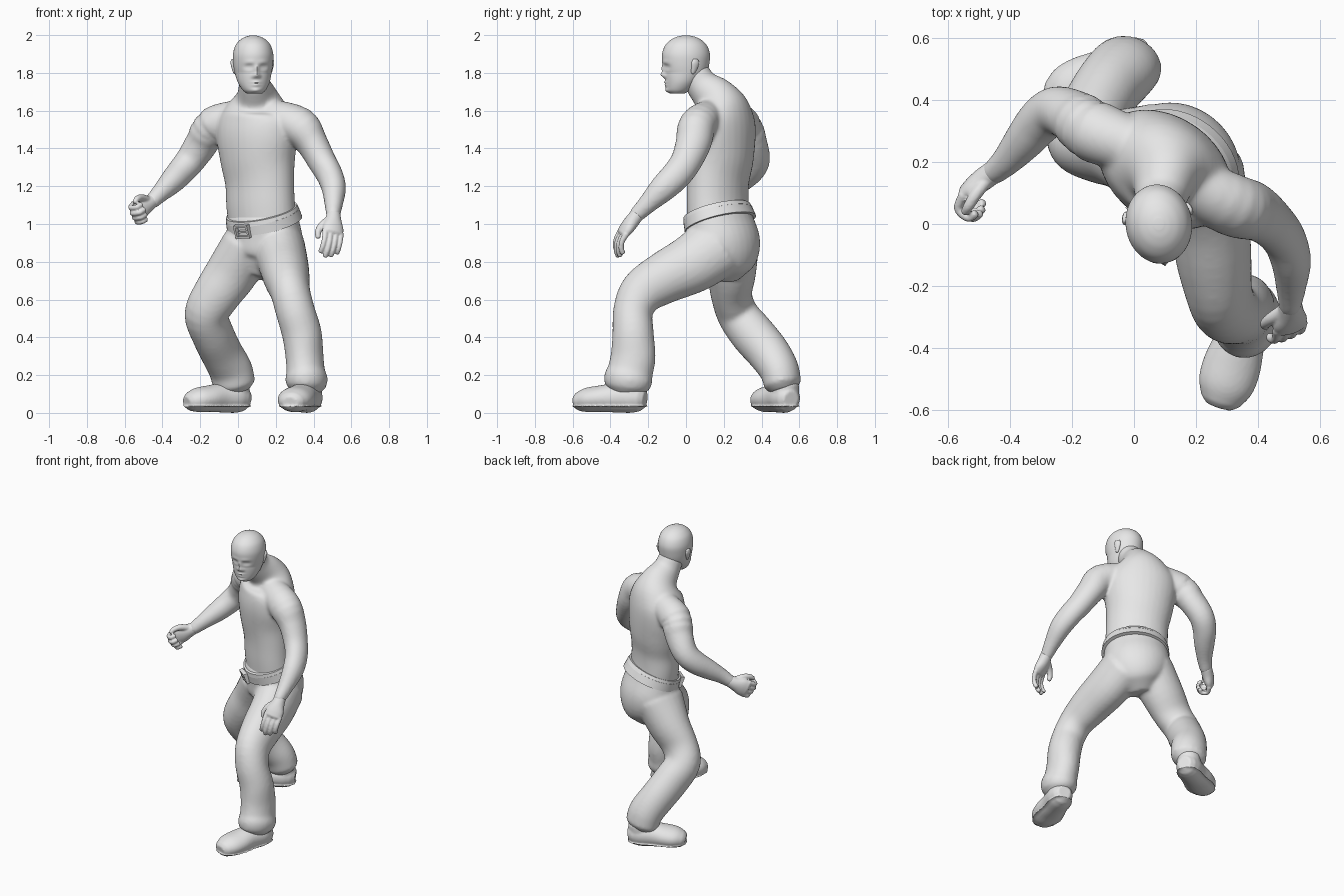
import bpy
import bmesh
from math import sin, cos, pi, exp, sqrt, radians
from mathutils import Vector, Matrix

if "Cube" in bpy.data.objects:
    bpy.data.objects.remove(bpy.data.objects["Cube"])

grey = bpy.data.materials.new("plain grey")
grey.use_nodes = True
grey.diffuse_color = (0.8, 0.8, 0.8, 1)
grey.node_tree.nodes["Principled BSDF"].inputs["Base Color"].default_value = (0.8, 0.8, 0.8, 1)


def spline(rings, steps):
    """Smooth the list of (x, y, z, half width, half depth) rings."""
    p = [Vector(r) for r in rings]
    p = [p[0] * 2 - p[1]] + p + [p[-1] * 2 - p[-2]]
    out = []
    for i in range(1, len(p) - 2):
        a, b, c, d = p[i - 1:i + 3]
        for k in range(steps):
            t = k / steps
            out.append((b * 2 + (c - a) * t + (a * 2 - b * 5 + c * 4 - d) * t * t
                        + (b * 3 - a - c * 3 + d) * t ** 3) * 0.5)
    return out + [p[-2]]


def loft(bm, rings, side, sides=24, steps=4, dome=True):
    """Skin elliptical rings placed square to a path; returns the new vertices."""
    pts = spline(rings, steps)
    pos = [Vector(p[:3]) for p in pts]
    data = []
    for i, p in enumerate(pts):
        t = (pos[min(i + 1, len(pos) - 1)] - pos[max(i - 1, 0)]).normalized()
        data.append((pos[i], t, p[3], p[4]))
    if dome:
        for end, sign in ((0, -1), (-1, 1)):
            c, t, a, b = data[end]
            tip = (c + t * sign * 0.4 * min(a, b), t, a * 0.65, b * 0.65)
            data = [tip] + data if end == 0 else data + [tip]
    loops = []
    for c, t, a, b in data:
        u = Vector(side)
        u = (u - t * u.dot(t)).normalized()
        v = t.cross(u)
        loops.append([bm.verts.new(c + u * a * cos(2 * pi * k / sides) + v * b * sin(2 * pi * k / sides))
                      for k in range(sides)])
    for lo, hi in zip(loops, loops[1:]):
        for k in range(sides):
            j = (k + 1) % sides
            bm.faces.new((lo[k], lo[j], hi[j], hi[k]))
    bm.faces.new(loops[0][::-1])
    bm.faces.new(loops[-1])
    return [v for loop in loops for v in loop]


def finish(bm, name, voxel=0, smooth=4):
    """Turn the bmesh into a smooth object, melting its pieces together if asked."""
    bmesh.ops.recalc_face_normals(bm, faces=bm.faces)
    me = bpy.data.meshes.new(name)
    bm.to_mesh(me)
    bm.free()
    me.shade_smooth()
    me.set_sharp_from_angle(angle=radians(50))
    me.materials.append(grey)
    ob = bpy.data.objects.new(name, me)
    bpy.context.collection.objects.link(ob)
    if voxel:
        rm = ob.modifiers.new("melt", 'REMESH')
        rm.mode = 'VOXEL'
        rm.voxel_size = voxel
        rm.use_smooth_shade = True
        sm = ob.modifiers.new("soften", 'SMOOTH')
        sm.factor = 0.5
        sm.iterations = smooth
    return ob


# Torso, neck and arms
bm = bmesh.new()
loft(bm, [(.135, .175, .98, .195, .15), (.12, .168, 1.1, .198, .145), (.115, .168, 1.22, .198, .147),
          (.105, .175, 1.34, .213, .165), (.1, .175, 1.46, .232, .172), (.1, .178, 1.55, .225, .165),
          (.1, .172, 1.62, .17, .15), (.097, .145, 1.675, .11, .118), (.087, .085, 1.735, .083, .088),
          (.08, .045, 1.8, .078, .08)], (.82, -.57, 0), 32)
loft(bm, [(.17, .13, 1.58, .085, .085), (.32, .06, 1.52, .105, .1), (.39, .04, 1.43, .085, .095),
          (.445, 0, 1.33, .075, .083), (.485, -.05, 1.26, .07, .08), (.507, -.12, 1.19, .065, .073),
          (.507, -.2, 1.11, .05, .053), (.503, -.27, 1.04, .036, .04)], (1, 0, 0))
loft(bm, [(.03, .24, 1.58, .085, .085), (-.13, .3, 1.52, .103, .1), (-.19, .345, 1.43, .085, .09),
          (-.25, .365, 1.34, .08, .08), (-.3, .335, 1.28, .076, .074), (-.35, .275, 1.225, .067, .066),
          (-.41, .205, 1.165, .05, .05), (-.46, .16, 1.115, .038, .04)], (.5, -.5, .6))
finish(bm, "torso_and_arms", .01, 10)

# Head: level ring stack, jaw slid forward, face pressed and pulled into shape
bm = bmesh.new()
skull = loft(bm, [(0, 0, 1.69, .04, .035), (0, 0, 1.71, .062, .064), (0, 0, 1.75, .084, .088),
                  (0, 0, 1.8, .097, .113), (0, 0, 1.85, .105, .124), (0, 0, 1.9, .106, .127),
                  (0, 0, 1.945, .093, .111), (0, 0, 1.975, .068, .081), (0, 0, 1.991, .04, .048),
                  (0, 0, 1.998, .015, .018)], (1, 0, 0), 72, 7, False)
face = [(.038, 1.832, -.012, .02, .013), (.038, 1.831, .005, .012, .007), (.035, 1.856, .004, .03, .012),
        (0, 1.79, .022, .014, .014), (0, 1.82, .012, .012, .022), (.016, 1.782, .008, .009, .009),
        (0, 1.751, .008, .024, .006), (0, 1.735, .008, .021, .006), (0, 1.705, .01, .026, .014)]
for v in skull:
    x, z = abs(v.co.x), v.co.z
    if v.co.y < 0:
        v.co.y -= sum(h * exp(-((x - fx) / wx) ** 2 - ((z - fz) / wz) ** 2) for fx, fz, h, wx, wz in face)
    v.co.y -= max(0, 1.8 - z) * .42
for sx in (-1, 1):
    loft(bm, [(.092 * sx, .022, 1.8, .01, .01), (.098 * sx, .028, 1.82, .011, .016),
              (.104 * sx, .034, 1.85, .011, .022), (.104 * sx, .037, 1.87, .008, .016)], (1, .3 * sx, 0), 16)
head = finish(bm, "head")
head.data.transform(Matrix.Translation((.08, 0, 0)) @ Matrix.Rotation(.15, 4, 'Z'))


def hand(name, wrist, forward, thumb, palm, curl, s):
    """Palm, four jointed fingers and a thumb, at size s."""
    o, f = Vector(wrist), Vector(forward).normalized()
    w = Vector(thumb)
    w = (w - f * w.dot(f)).normalized()
    n = f.cross(w)
    n *= 1 if n.dot(Vector(palm)) > 0 else -1
    bm = bmesh.new()
    loft(bm, [(*(o - f * .02), .037, .037), (*(o + f * .02 * s), .036 * s, .03 * s),
              (*(o + f * .055 * s), .046 * s, .027 * s), (*(o + f * .085 * s), .045 * s, .021 * s)], w)
    for i, size in enumerate((.95, 1.08, 1, .82)):
        p = o + (f * .078 + w * (.035 - .0235 * i)) * s
        path, angle = [(*p, .0135 * s, .0135 * s)], curl * .4
        for length in (.045, .036, .026):
            p = p + (f * cos(angle) + n * sin(angle)) * length * size * s
            path.append((*p, .0115 * s, .0115 * s))
            angle += curl
        loft(bm, path, w, 12)
    path = [(.015, .02, .008, .017), (.045, .045, .018, .016), (.075, .056, .03, .014), (.098, .052, .038, .011)]
    loft(bm, [(*(o + (f * a + w * b + n * c) * s), r * s, r * s) for a, b, c, r in path], n, 12)
    finish(bm, name, .005, 3)


hand("left_hand", (.505, -.27, 1.035), (-.02, -.62, -.8), (-.85, -.45, 0), (-.5, .7, -.4), radians(24), 1.25)
hand("right_hand", (-.465, .16, 1.115), (-.7, -.52, -.45), (-.2, -.2, 1), (.6, -.65, 0), radians(72), 1.25)

# Trousers: hips and two legs melted together
hip_side = Vector((.8, -.6, 0))
bm = bmesh.new()
loft(bm, [(.13, .172, 1.05, .197, .16), (.135, .182, .99, .205, .17), (.142, .2, .9, .212, .182),
          (.135, .205, .82, .185, .17), (.12, .2, .765, .13, .13)], hip_side, 32)
loft(bm, [(.215, .165, .88, .14, .17), (.24, .035, .79, .132, .157), (.258, -.115, .715, .122, .138),
          (.277, -.23, .64, .106, .122), (.303, -.28, .54, .104, .106), (.338, -.28, .42, .105, .11),
          (.352, -.28, .3, .1, .12), (.358, -.295, .22, .102, .122), (.362, -.305, .18, .112, .13),
          (.36, -.31, .14, .104, .122)], (1, -.2, 0))
loft(bm, [(.05, .225, .88, .14, .165), (-.035, .24, .74, .138, .132), (-.118, .242, .62, .126, .108),
          (-.168, .275, .52, .116, .11), (-.135, .35, .42, .112, .118), (-.088, .435, .32, .111, .114),
          (-.04, .492, .23, .116, .105), (-.02, .512, .15, .114, .098)], (1, -.2, 0))
finish(bm, "trousers", .011, 8)

# Belt, tilted down to the front and up to the left
tilt = Vector((-.25, -.28, 1)).normalized()
centre = Vector((.135, .175, 1.025))
bm = bmesh.new()
for off, half, extra in ((0, .026, .006), (.034, .012, 0)):
    lo, hi = centre + tilt * (off - half), centre + tilt * (off + half)
    loft(bm, [(*lo, .209 + extra, .176 + extra), (*hi, .204 + extra, .168 + extra)], hip_side, 48, 2, False)
finish(bm, "belt")

# Buckle: four bars and a pin
u = (hip_side - tilt * hip_side.dot(tilt)).normalized()
out = u.cross(tilt).normalized()
spot = centre - u * .01 + out * .184
frame = Matrix((u, out, tilt)).transposed().to_4x4()
frame.translation = spot
bm = bmesh.new()
for x, z, w, h in ((0, .03, .09, .012), (0, -.03, .09, .012), (-.04, 0, .012, .07), (.04, 0, .012, .07),
                   (.01, 0, .06, .01)):
    m = frame @ Matrix.Translation((x, 0, z)) @ Matrix.Diagonal((w, .025, h, 1))
    bmesh.ops.create_cube(bm, size=1, matrix=m)
finish(bm, "belt_buckle")


def shoe(name, heel, toe):
    """Upper with an ankle shaft, flattened on the ground, and a flat sole."""
    a, b = Vector(heel), Vector(toe)
    across = (b - a).cross(Vector((0, 0, 1)))
    profile = [(0, .075, .066, .068), (.15, .08, .08, .08), (.4, .08, .082, .078), (.65, .075, .094, .07),
               (.85, .068, .09, .065), (1, .058, .066, .05)]
    bm = bmesh.new()
    for low, high in ((.01, 1), (0, .035)):
        ring = [(*(a.lerp(b, t) + Vector((0, 0, z))), w, h) for t, z, w, h in profile]
        for v in loft(bm, ring, across, 28):
            v.co.z = min(max(v.co.z, low), high)
    shaft = a.lerp(b, .15)
    loft(bm, [(shaft.x, shaft.y, z, .075, .075) for z in (.07, .11, .15)], across)
    finish(bm, name, .007, 4)


shoe("left_shoe", (.385, -.24, 0), (.28, -.57, 0))
shoe("right_shoe", (.03, .545, 0), (-.255, .4, 0))
